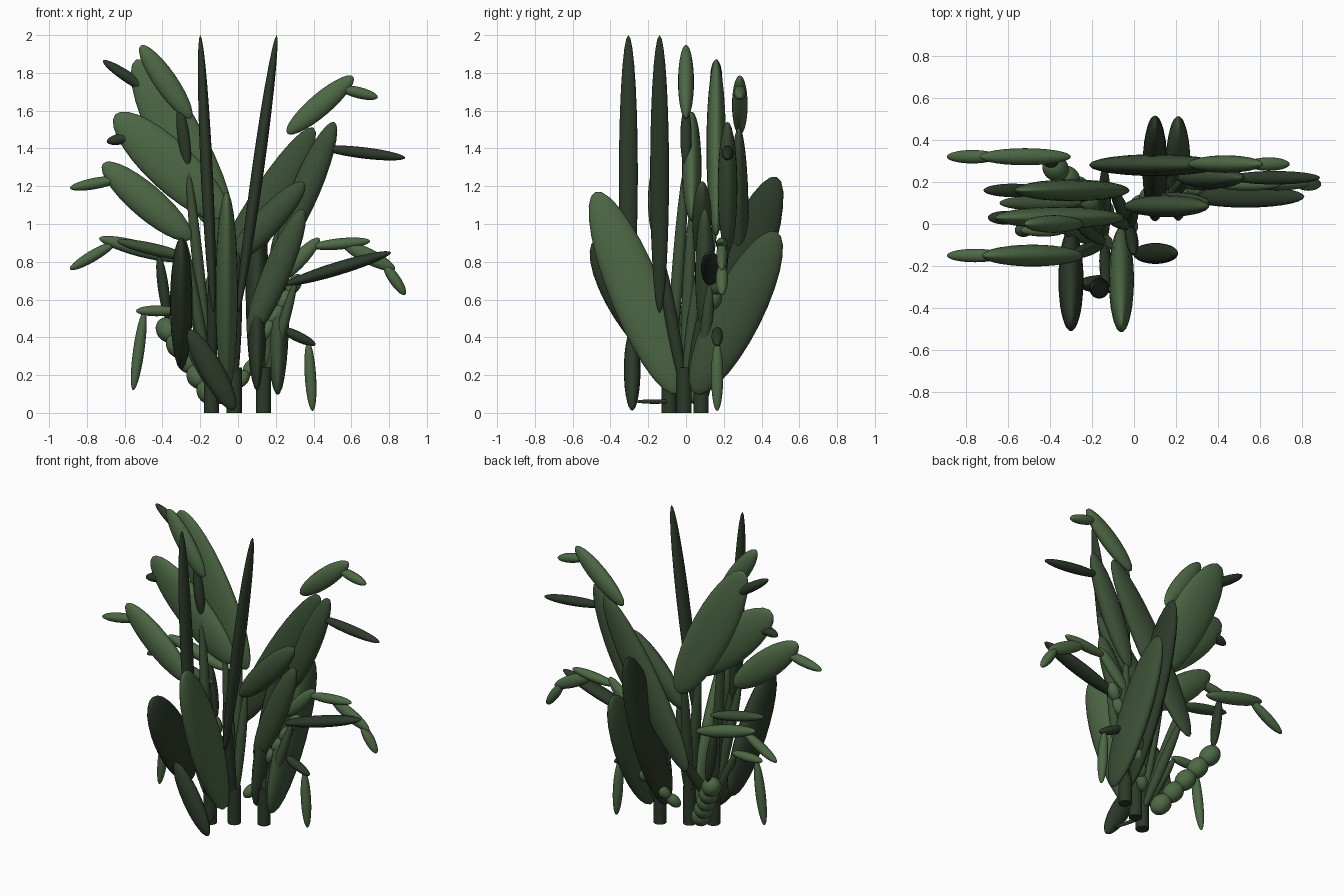
import bpy
from mathutils import Vector, Matrix

if "Cube" in bpy.data.objects:
    bpy.data.objects.remove(bpy.data.objects["Cube"])

def material(name, rgb):
    m = bpy.data.materials.new(name)
    m.diffuse_color = (*rgb, 1)
    m.use_nodes = True
    m.node_tree.nodes["Principled BSDF"].inputs["Base Color"].default_value = m.diffuse_color
    return m

LIGHT = material("leaf_green", (0.075, 0.14, 0.06))
DARK = material("shadow_green", (0.025, 0.042, 0.022))
MID = material("mid_green", (0.045, 0.08, 0.037))
X, Y = Vector((1, 0, 0)), Vector((0, 1, 0))

def leaf(name, a, b, w, t, mat, flat=Y):
    """Ellipsoid from a to b; w = half width, t = half thickness along the flat axis."""
    a, b = Vector(a), Vector(b)
    d = (b - a).normalized()
    side = flat.cross(d).normalized()
    rot = Matrix((side, d.cross(side), d)).transposed().to_4x4()
    bpy.ops.mesh.primitive_uv_sphere_add(segments=20, ring_count=14)
    o = bpy.context.object
    o.name = name
    o.matrix_world = (Matrix.Translation((a + b) / 2) @ rot
                      @ Matrix.Diagonal((w, t, (b - a).length / 2, 1)))
    o.data.materials.append(mat)
    bpy.ops.object.shade_smooth()

def chain(name, a, b, count, r, mat):
    """Row of overlapping buds along a line."""
    a, b = Vector(a), Vector(b)
    step = (b - a) / count
    for i in range(count):
        p = a + step * i
        leaf(name, p - step * 0.15, p + step * 1.15, r, r, mat)

# Ground stems
STEMS = [Vector(s) for s in ((-0.14, -0.09, 0.12), (-0.02, -0.01, 0.12), (0.135, 0.08, 0.12))]
for s in STEMS:
    bpy.ops.mesh.primitive_cylinder_add(vertices=20, radius=0.04, depth=0.24, location=s)
    o = bpy.context.object
    o.name = "ground_stem"
    o.data.materials.append(DARK)
    bpy.ops.object.shade_smooth_by_angle()

def branch(y, p, q, tip=None, mat=LIGHT, tip_mat=LIGHT, wide=0.13, stalk=True):
    """Leaf p-q in the xz plane at depth y, a stalk up to it and a small leaf off its end."""
    a, b = Vector((p[0], y, p[1])), Vector((q[0], y, q[1]))
    length = (b - a).length
    if stalk:
        root = min(STEMS, key=lambda s: abs(s.x - a.x))
        leaf("stalk", root, a.lerp(b, 0.1), 0.03, 0.032, MID)
    leaf("broad_leaf", a, b, wide * length, min(0.052, max(0.03, 0.09 * length)), mat)
    if tip:
        leaf("tip_leaf", a.lerp(b, 0.8), (tip[0], y, tip[1]), 0.03, 0.032, tip_mat)

# Left branches, top to bottom
branch(0.0, (-0.25, 1.56), (-0.515, 1.945), stalk=False)
branch(0.0, (-0.265, 1.3), (-0.31, 1.62), mat=DARK, wide=0.1)
branch(0.16, (-0.05, 0.94), (-0.54, 1.87), (-0.715, 1.865), tip_mat=DARK)
branch(0.03, (-0.06, 1.03), (-0.65, 1.58), (-0.695, 1.435), tip_mat=DARK, wide=0.16)
branch(-0.15, (-0.25, 0.92), (-0.715, 1.32), (-0.89, 1.19), wide=0.145)
branch(0.32, (-0.3, 0.81), (-0.735, 0.925), (-0.89, 0.76), wide=0.09, stalk=False)
branch(0.1, (-0.25, 0.82), (-0.64, 0.91), mat=MID, wide=0.08)
branch(0.3, (-0.37, 0.48), (-0.42, 0.84), mat=DARK, wide=0.08, stalk=False)
branch(-0.03, (-0.32, 0.54), (-0.54, 0.54), (-0.555, 0.12))
branch(-0.285, (-0.02, 0.015), (-0.26, 0.44), mat=DARK, stalk=False)

# Right branches, top to bottom
branch(0.285, (0.26, 1.48), (0.61, 1.78), (0.74, 1.67), stalk=False)
branch(0.28, (-0.2, 0.5), (0.4, 1.51), mat=MID, wide=0.09)
branch(0.22, (0.22, 0.85), (0.51, 1.54), (0.885, 1.35), MID, DARK, 0.1)
branch(0.085, (-0.04, 0.8), (0.35, 1.22), mat=MID)
branch(0.1, (0.06, 0.4), (0.345, 1.08), mat=MID, wide=0.1)
branch(0.19, (0.22, 0.7), (0.43, 0.925), (0.7, 0.91))
branch(0.19, (0.55, 0.9), (0.83, 0.76), (0.885, 0.625), stalk=False)
branch(0.13, (0.25, 0.68), (0.81, 0.85), mat=DARK, wide=0.06)
branch(0.165, (0.22, 0.45), (0.41, 0.36), (0.395, 0.01), mat=DARK)

# Broad leaves leaning to the front and the back
for x, y, low, high, mat in ((-0.06, -0.48, 0.1, 1.17, LIGHT), (-0.3, -0.48, 0.24, 0.92, DARK),
                             (0.21, 0.48, 0.1, 0.96, MID), (0.1, 0.48, 0.12, 1.25, DARK)):
    leaf("leaning_leaf", (x, y * 0.1, low), (x, y, high), 0.14, 0.06, mat, X)

# Tall upright blades on stalks
for x, y, tip_x, stem in ((-0.13, -0.305, -0.2, STEMS[0]), (0.0, -0.14, 0.205, STEMS[1])):
    leaf("tall_blade", (x, y, 0.53), (tip_x, y, 2.0), 0.032, 0.05, DARK)
    leaf("blade_stalk", stem, (x, y, 0.85), 0.03, 0.033, DARK)

# Bud chains and a thin runner at ground level
chain("left_bud", (-0.13, 0.04, 0.07), (-0.4, 0.29, 0.48), 5, 0.06, LIGHT)
chain("right_bud", (0.13, 0.12, 0.4), (0.32, 0.17, 0.72), 4, 0.037, LIGHT)
chain("back_bud", (0.0, 0.08, 0.15), (0.22, 0.28, 0.45), 5, 0.035, LIGHT)
leaf("runner", (-0.12, -0.06, 0.06), (-0.06, -0.27, 0.06), 0.012, 0.01, DARK)
